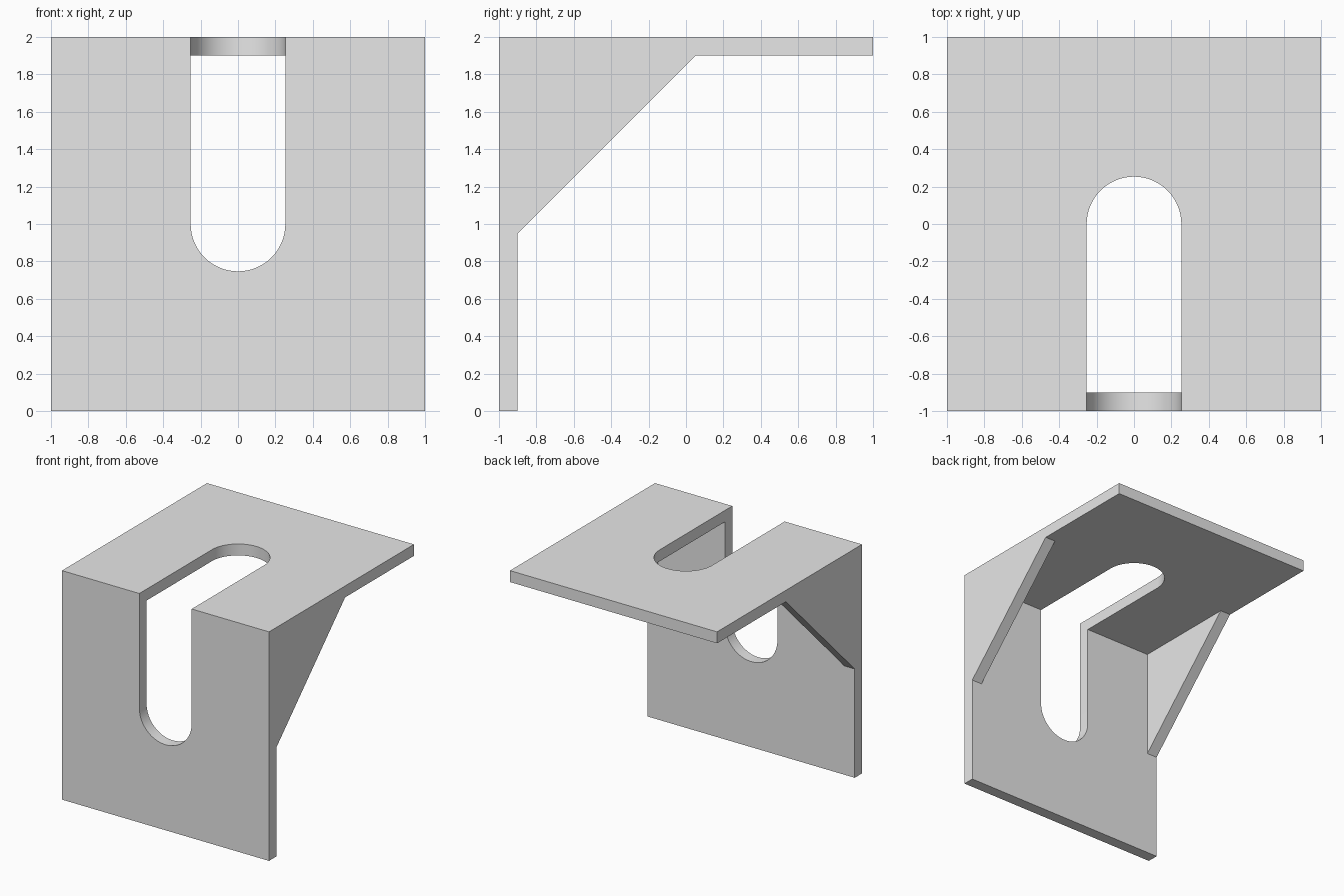
import bpy, bmesh, math
from mathutils import Vector

cube = bpy.data.objects.get("Cube")
if cube:
    bpy.data.objects.remove(cube, do_unlink=True)

WALL = 0.1      # plate and gusset thickness
SLOT_R = 0.253  # slot half width

grey = bpy.data.materials.new("light grey")
grey.use_nodes = True
grey.diffuse_color = (0.8, 0.8, 0.8, 1)
grey.node_tree.nodes["Principled BSDF"].inputs["Base Color"].default_value = (0.8, 0.8, 0.8, 1)


def prism(name, outline, direction):
    """Extrude a closed outline of 3D points along a direction."""
    bm = bmesh.new()
    face = bm.faces.new([bm.verts.new(p) for p in outline])
    out = bmesh.ops.extrude_face_region(bm, geom=[face])
    moved = [v for v in out["geom"] if isinstance(v, bmesh.types.BMVert)]
    bmesh.ops.translate(bm, verts=moved, vec=Vector(direction))
    bmesh.ops.recalc_face_normals(bm, faces=bm.faces)
    mesh = bpy.data.meshes.new(name)
    bm.to_mesh(mesh)
    bm.free()
    mesh.materials.append(grey)
    obj = bpy.data.objects.new(name, mesh)
    bpy.context.collection.objects.link(obj)
    return obj


def slot_outline(end, length, steps=48):
    """Round end at the origin of (u, v), open end running to v = length."""
    arc = [(SLOT_R * math.cos(a), end * SLOT_R * math.sin(a))
           for a in (math.pi * i / steps for i in range(steps + 1))]
    return arc + [(-SLOT_R, -end * length), (SLOT_R, -end * length)]


# Side profile: front plate, sloped gusset edge, top plate
inner = -1 + WALL
profile = [(-1, 0), (inner, 0), (inner, 0.95), (0.05, 2 - WALL), (1, 2 - WALL), (1, 2), (-1, 2)]
bracket = prism("bracket", [(-1, y, z) for y, z in profile], (2, 0, 0))

# Pocket between the two gussets, and the slots in both plates
pocket = prism("pocket_cutter",
               [(inner, inner, -0.5), (inner, 1.5, -0.5), (inner, 1.5, 2 - WALL), (inner, inner, 2 - WALL)],
               (-2 * inner, 0, 0))
front_slot = prism("front_slot_cutter",
                   [(u, -1.5, 1 + v) for u, v in slot_outline(-1, 1.5)], (0, 0.7, 0))
top_slot = prism("top_slot_cutter",
                 [(u, v, 1.8) for u, v in slot_outline(1, 1.6)], (0, 0, 0.8))

for cutter in (pocket, front_slot, top_slot):
    cut = bracket.modifiers.new(cutter.name, "BOOLEAN")
    cut.operation = "DIFFERENCE"
    cut.solver = "EXACT"
    cut.object = cutter

# Apply the cuts, then drop the cutters
bpy.ops.object.select_all(action="DESELECT")
bpy.context.view_layer.objects.active = bracket
bracket.select_set(True)
for mod in list(bracket.modifiers):
    bpy.ops.object.modifier_apply(modifier=mod.name)
for cutter in (pocket, front_slot, top_slot):
    bpy.data.objects.remove(cutter, do_unlink=True)
bpy.ops.object.shade_smooth_by_angle(angle=math.radians(30))
